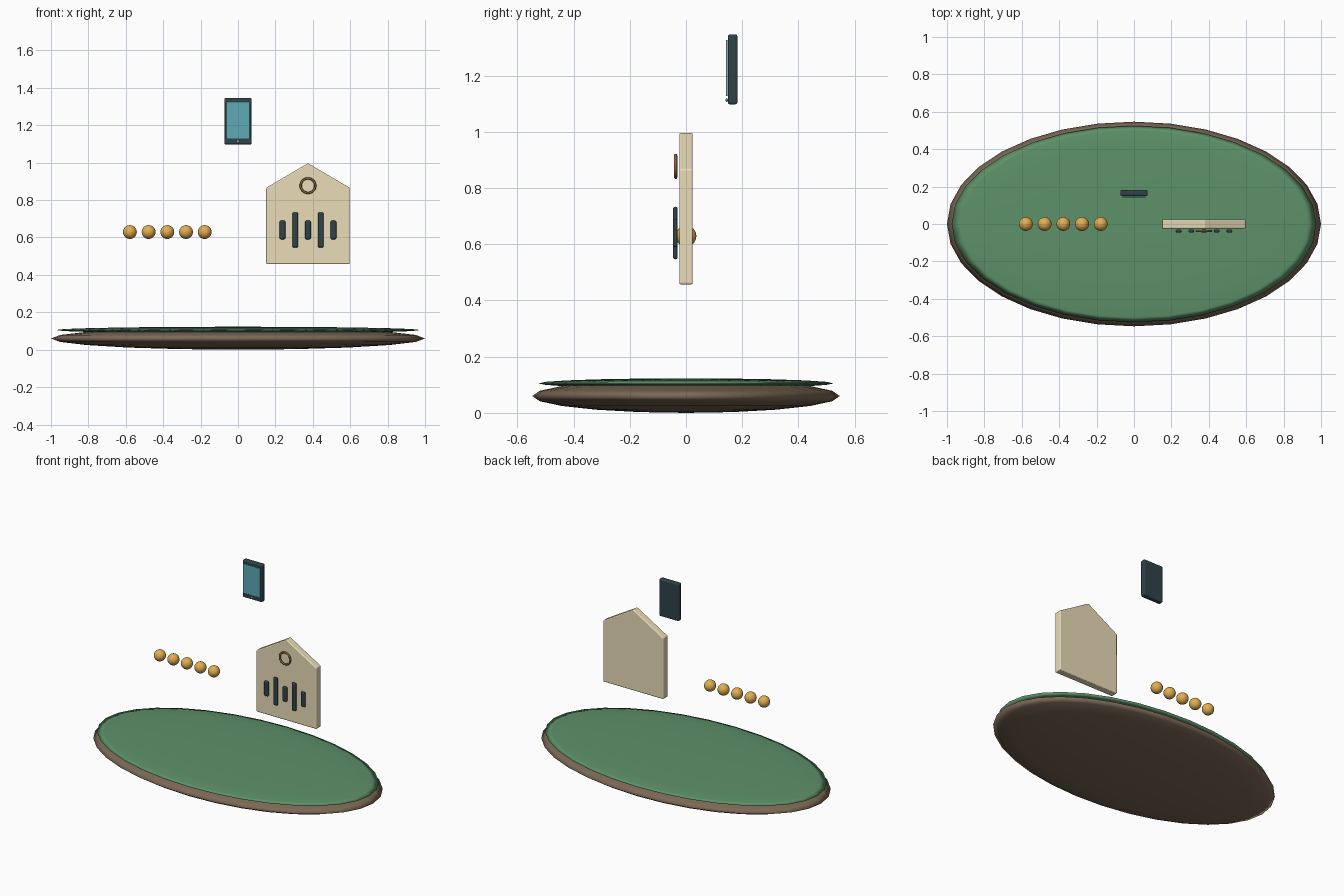
import bpy, bmesh, math

if "Cube" in bpy.data.objects:
    bpy.data.objects.remove(bpy.data.objects["Cube"])


def material(name, rgb):
    m = bpy.data.materials.new(name)
    m.diffuse_color = (*rgb, 1)
    m.use_nodes = True
    m.node_tree.nodes["Principled BSDF"].inputs["Base Color"].default_value = m.diffuse_color
    return m


BROWN = material("brown_wood", (0.20, 0.14, 0.093))
GREEN = material("green_felt", (0.11, 0.283, 0.141))
GOLD = material("gold", (0.77, 0.42, 0.083))
CREAM = material("cream_board", (0.82, 0.72, 0.477))
DARK = material("dark_slate", (0.03, 0.055, 0.065))
SCREEN = material("screen_blue", (0.113, 0.40, 0.462))
COPPER = material("copper", (0.28, 0.13, 0.055))
LIGHT = material("light_grey", (0.7, 0.7, 0.65))


def finish(name, mat, bevel=0.0, segments=3):
    ob = bpy.context.object
    ob.name = name
    ob.data.materials.append(mat)
    if bevel:
        mod = ob.modifiers.new("bevel", "BEVEL")
        mod.width, mod.segments = bevel, segments
    return ob


def ellipsoid(name, loc, radii, mat, segments=24, rings=12):
    bpy.ops.mesh.primitive_uv_sphere_add(segments=segments, ring_count=rings, location=loc)
    bpy.context.object.scale = radii
    bpy.ops.object.transform_apply(location=False, rotation=False, scale=True)
    bpy.ops.object.shade_smooth()
    return finish(name, mat)


def box(name, loc, size, mat, bevel):
    bpy.ops.mesh.primitive_cube_add(size=1, location=loc)
    bpy.context.object.scale = size
    bpy.ops.object.transform_apply(location=False, rotation=False, scale=True)
    return finish(name, mat, bevel)


# Oval base with a slightly smaller green top
ellipsoid("base", (0, 0, 0.06), (1, 0.547, 0.06), BROWN, 32, 10)
ellipsoid("base_top", (0, 0, 0.105), (0.975, 0.525, 0.018), GREEN, 32, 10)

# Row of beads
for i in range(5):
    ellipsoid(f"bead_{i + 1}", (-0.578 + 0.1 * i, 0, 0.629), (0.037,) * 3, GOLD)

# Gabled board: extruded five-sided profile
CX = 0.374
profile = [(-0.223, 0.457), (0.223, 0.457), (0.223, 0.866), (0, 0.997), (-0.223, 0.866)]
bm = bmesh.new()
face = bm.faces.new([bm.verts.new((x, -0.024, z)) for x, z in profile])
ext = bmesh.ops.extrude_face_region(bm, geom=[face])
bmesh.ops.translate(bm, vec=(0, 0.048, 0),
                    verts=[v for v in ext["geom"] if isinstance(v, bmesh.types.BMVert)])
bmesh.ops.recalc_face_normals(bm, faces=bm.faces)
mesh = bpy.data.meshes.new("gabled_board")
bm.to_mesh(mesh)
bm.free()
board = bpy.data.objects.new("gabled_board", mesh)
board.location.x = CX
bpy.context.collection.objects.link(board)
bpy.context.view_layer.objects.active = board
finish("gabled_board", CREAM, 0.006)

# Ring near the gable
bpy.ops.mesh.primitive_torus_add(location=(CX, -0.037, 0.877), rotation=(math.pi / 2, 0, 0),
                                 major_radius=0.039, minor_radius=0.006,
                                 major_segments=32, minor_segments=8)
bpy.ops.object.shade_smooth()
finish("board_ring", COPPER)

# Upright bars of alternating height
for i in range(5):
    height = 0.187 if i % 2 else 0.1
    box(f"board_bar_{i + 1}", (CX + 0.068 * (i - 2), -0.038, 0.64),
        (0.031, 0.017, height), DARK, 0.008)

# Tablet with screen and button
box("tablet_body", (0, 0.166, 1.222), (0.146, 0.034, 0.249), DARK, 0.008)
box("tablet_screen", (0, 0.145, 1.227), (0.126, 0.006, 0.198), SCREEN, 0.002)
ellipsoid("tablet_button", (0, 0.145, 1.113), (0.007, 0.004, 0.007), LIGHT, 16, 8)
